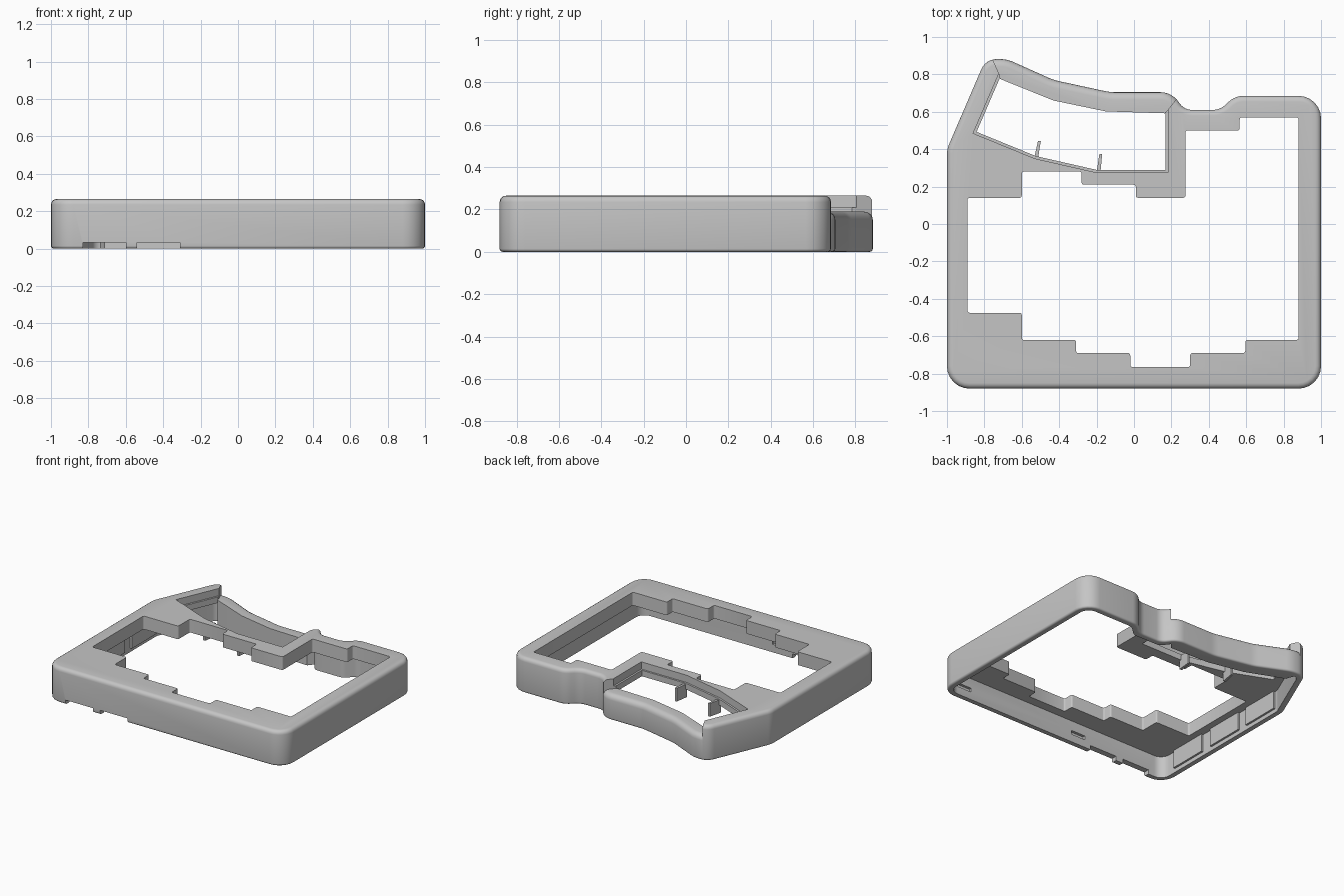
import bpy, bmesh, math
from mathutils import Vector

cube = bpy.data.objects.get("Cube")
if cube:
    bpy.data.objects.remove(cube, do_unlink=True)

grey = bpy.data.materials.new("matte grey")
grey.use_nodes = True
colour = (0.56, 0.56, 0.56, 1)
grey.diffuse_color = colour
grey.node_tree.nodes["Principled BSDF"].inputs["Base Color"].default_value = colour

TOP, BAR_TOP, PLATE_UNDER, WALL = 0.265, 0.19, 0.165, 0.045


def rounded(corners, default=0.0, steps=6):
    """Outline with circular corners; each corner is x, y and optional trim length."""
    out = []
    for i, c in enumerate(corners):
        p = Vector(c[:2])
        r = c[2] if len(c) > 2 else default
        if r == 0:
            out.append(p)
            continue
        u = (Vector(corners[i - 1][:2]) - p).normalized()
        v = (Vector(corners[(i + 1) % len(corners)][:2]) - p).normalized()
        a, b, w = p + u * r, p + v * r, ((1 - u.dot(v)) / 2) ** 0.5
        for k in range(steps + 1):
            t = k / steps
            f, g, h = (1 - t) ** 2, 2 * w * t * (1 - t), t * t
            out.append((a * f + p * g + b * h) / (f + g + h))
    return out


def inset(points, d):
    """Move a counter-clockwise outline inwards by d."""
    out = []
    for i, p in enumerate(points):
        a = (p - points[i - 1]).normalized()
        b = (points[(i + 1) % len(points)] - p).normalized()
        na, nb = Vector((-a.y, a.x)), Vector((-b.y, b.x))
        out.append(p + (na + nb) * d / max(1 + na.dot(nb), 0.3))
    return out


def loft(name, rings):
    """Closed solid through stacked rings of (outline, height)."""
    bm = bmesh.new()
    loops = [[bm.verts.new((p[0], p[1], z)) for p in pts] for pts, z in rings]
    n = len(loops[0])
    bm.faces.new(loops[0][::-1])
    bm.faces.new(loops[-1])
    for low, high in zip(loops, loops[1:]):
        for i in range(n):
            j = (i + 1) % n
            bm.faces.new((low[i], low[j], high[j], high[i]))
    bmesh.ops.recalc_face_normals(bm, faces=bm.faces)
    mesh = bpy.data.meshes.new(name)
    bm.to_mesh(mesh)
    bm.free()
    mesh.materials.append(grey)
    obj = bpy.data.objects.new(name, mesh)
    bpy.context.collection.objects.link(obj)
    return obj


def prism(name, points, z0, z1):
    return loft(name, [(points, z0), (points, z1)])


def soft_prism(name, points, height, top, foot, steps=4):
    """Solid standing on the ground with rounded upper and lower edges."""
    arc = [math.pi / 2 * k / steps for k in range(steps + 1)]
    rings = [(inset(points, foot * (1 - math.sin(a))), foot * (1 - math.cos(a))) for a in arc]
    rings += [(inset(points, top * (1 - math.cos(a))), height - top * (1 - math.sin(a)))
              for a in arc]
    return loft(name, rings)


def box(name, x0, x1, y0, y1, z0, z1):
    return prism(name, [(x0, y0), (x1, y0), (x1, y1), (x0, y1)], z0, z1)


def combine(target, cutter, operation='DIFFERENCE'):
    mod = target.modifiers.new(cutter.name, 'BOOLEAN')
    mod.operation, mod.solver, mod.object = operation, 'EXACT', cutter
    bpy.context.view_layer.objects.active = target
    bpy.ops.object.modifier_apply(modifier=mod.name)
    bpy.data.objects.remove(cutter, do_unlink=True)


# Outer shell of the case, hollow from below
corners = [
    (-1, -0.88, 0.12), (1, -0.88, 0.12), (1, 0.685, 0.12), (0.54, 0.685, 0.045),
    (0.46, 0.61, 0.04), (0.27, 0.61, 0.04), (0.2, 0.705, 0.06), (-0.13, 0.705, 0.03),
    (-0.43, 0.77, 0.03), (-0.68, 0.882, 0.04), (-0.793, 0.882, 0.06), (-1, 0.4, 0.03)]
outline = rounded(corners)
shell = soft_prism("case_shell", outline, TOP, 0.03, 0.015)
inner = inset([Vector(c[:2]) for c in corners], WALL)
cavity = rounded([(p.x, p.y, c[2] * 0.6) for p, c in zip(inner, corners)])
combine(shell, prism("cavity", cavity, -0.1, PLATE_UNDER))

# Stepped opening for the keys
combine(shell, prism("key_opening", rounded([
    (-0.89, -0.475), (-0.6, -0.475), (-0.6, -0.62), (-0.31, -0.62), (-0.31, -0.69),
    (-0.02, -0.69), (-0.02, -0.765), (0.3, -0.765), (0.3, -0.69), (0.595, -0.69),
    (0.595, -0.62), (0.88, -0.62), (0.88, 0.57), (0.565, 0.57), (0.565, 0.5),
    (0.275, 0.5), (0.275, 0.14), (0.01, 0.14), (0.01, 0.21), (-0.28, 0.21),
    (-0.28, 0.28), (-0.6, 0.28), (-0.6, 0.14), (-0.89, 0.14)], 0.012, 3), -0.1, 0.4))

# Rear window with a narrow ledge
window = [Vector(p) for p in (
    (-0.86, 0.485), (-0.53, 0.35), (-0.2, 0.275), (0.182, 0.275),
    (0.182, 0.61), (-0.15, 0.62), (-0.43, 0.68), (-0.72, 0.81))]
combine(shell, prism("window_upper", window, 0.21, 0.4))
combine(shell, prism("window_lower", inset(window, 0.014), -0.1, 0.3))

# Lower bar behind the window, following the same outer outline
bar_zone = [
    (-0.72, 0.8), (-0.715, 0.775), (-0.43, 0.66), (-0.15, 0.602), (0.165, 0.592),
    (0.225, 0.665), (0.29, 0.745), (0.1, 0.95), (-0.785, 0.95), (-0.755, 0.88)]
bar = soft_prism("rear_bar", outline, BAR_TOP, 0.04, 0.015)
combine(bar, prism("bar_zone", bar_zone, -0.1, 0.4), 'INTERSECT')
combine(shell, prism("bar_gap", bar_zone, -0.1, 0.4))

# Port notches under the front edge, and latch slots inside the front wall
for x0, x1 in ((-0.83, -0.6), (-0.54, -0.31)):
    combine(shell, box("port_notch", x0, x1, -0.95, -0.82, -0.05, 0.033))
for x in (-0.2, 0.82):
    combine(shell, box("latch_slot", x - 0.06, x + 0.06, -0.855, -0.8, 0.06, 0.09))

# Small ribs on the window's front edge
ribs = [prism("window_rib", [(x, y), (x + 0.02, y - 0.005), (x + dx + 0.015, y + 0.1),
                             (x + dx, y + 0.1)], 0.1, 0.2)
        for x, y, dx in ((-0.535, 0.345, 0.022), (-0.2, 0.275, 0.015))]

# Thin guide pads inside the left wall
pads = [box("guide_pad", -0.957, -0.94, y - 0.15, y + 0.15, 0.03, PLATE_UNDER)
        for y in (-0.55, -0.16, 0.22)]

for obj in [shell, bar] + ribs + pads:
    bpy.ops.object.select_all(action='DESELECT')
    obj.select_set(True)
    bpy.context.view_layer.objects.active = obj
    bpy.ops.object.shade_smooth_by_angle(angle=0.6)
